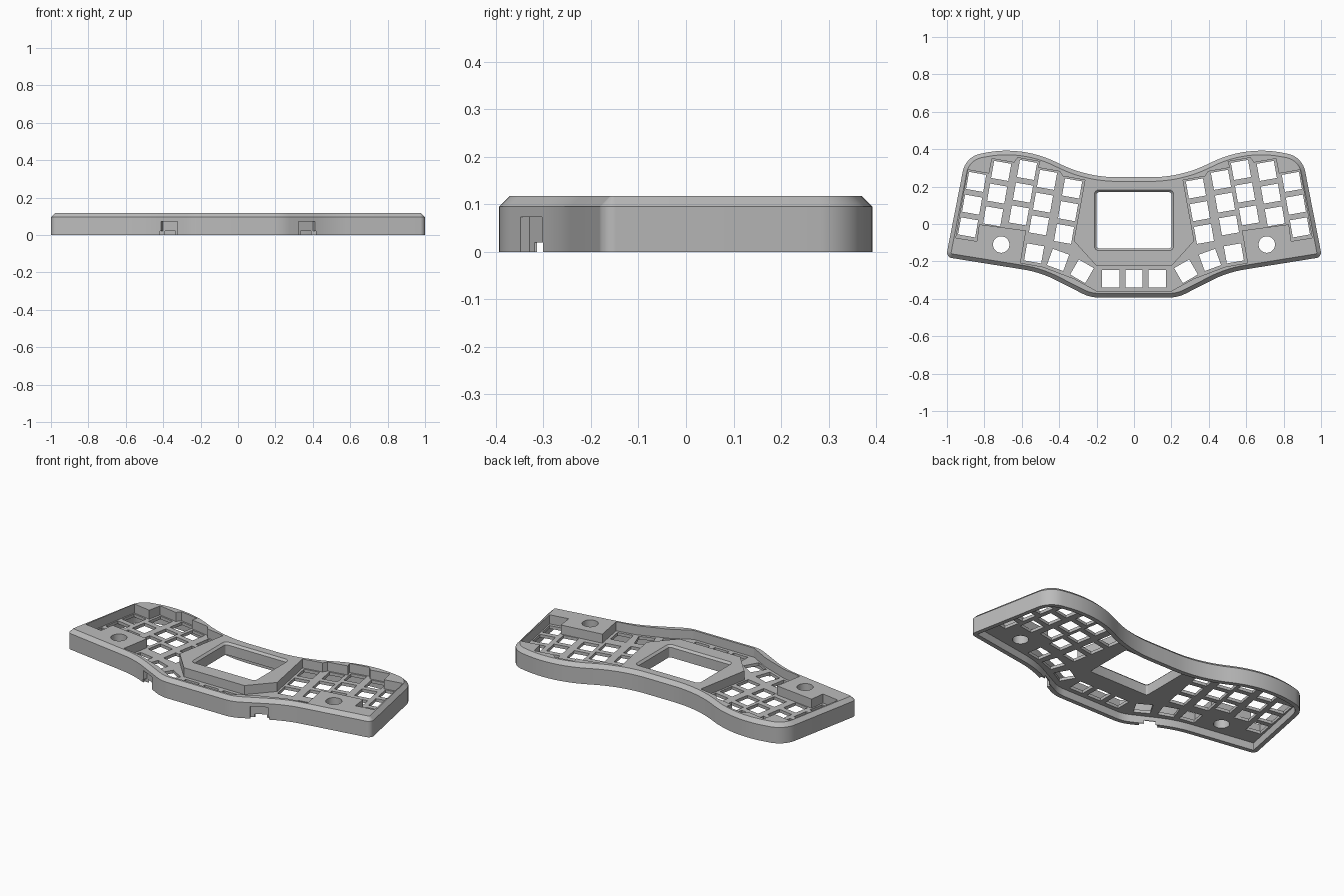
import bpy
import bmesh
from math import radians, tan, cos, sin, pi
from mathutils import Vector, Matrix

if "Cube" in bpy.data.objects:
    bpy.data.objects.remove(bpy.data.objects["Cube"])

HEIGHT = 0.117
CHAMFER = 0.022
PLATE_LOW, PLATE_TOP = 0.045, 0.063
KEY = 0.093
TILT = radians(10)
U = Vector((cos(TILT), sin(TILT)))      # along a key row
V = Vector((-sin(TILT), cos(TILT)))     # along a key column

grey = bpy.data.materials.new("mid grey")
grey.use_nodes = True
grey.diffuse_color = (0.5, 0.5, 0.5, 1)
grey.node_tree.nodes["Principled BSDF"].inputs["Base Color"].default_value = grey.diffuse_color


def mirrored(half):
    """Close a +x half outline across the centre line."""
    half = [Vector(p) for p in half]
    return half + [Vector((-p.x, p.y)) for p in reversed(half) if p.x > 1e-4]


def fillet(points, steps=12):
    """Round the corners of an open chain of (x, y, radius)."""
    out = []
    for i, (x, y, r) in enumerate(points):
        p = Vector((x, y))
        if r == 0:
            out.append(p)
            continue
        a = (Vector(points[i - 1][:2]) - p).normalized()
        b = (Vector(points[(i + 1) % len(points)][:2]) - p).normalized()
        half = a.angle(b) / 2
        centre = p + (a + b).normalized() * (r / sin(half))
        start = p + a * (r / tan(half)) - centre
        turn = start.angle_signed(p + b * (r / tan(half)) - centre)
        for k in range(steps + 1):
            out.append(centre + Matrix.Rotation(-turn * k / steps, 2) @ start)
    return out


def inset(loop, d):
    """Move a counter-clockwise loop inward by d."""
    out = []
    for i, p in enumerate(loop):
        e1 = (p - loop[i - 1]).normalized()
        e2 = (loop[(i + 1) % len(loop)] - p).normalized()
        n1, n2 = Vector((-e1.y, e1.x)), Vector((-e2.y, e2.x))
        out.append(p + (n1 + n2) * (d / (1 + n1.dot(n2))))
    return out


def loft(bm, rings):
    """Closed solid through equal-length loops, each given as (loop, z)."""
    rows = [[bm.verts.new((p[0], p[1], z)) for p in loop] for loop, z in rings]
    n = len(rows[0])
    for low, high in zip(rows, rows[1:]):
        for i in range(n):
            j = (i + 1) % n
            bm.faces.new((low[i], low[j], high[j], high[i]))
    bm.faces.new(list(reversed(rows[0])))
    bm.faces.new(rows[-1])


def prism(bm, loop, low, high):
    loft(bm, [(loop, low), (loop, high)])


def rect(cx, cy, w, h, angle=0.0):
    rot = Matrix.Rotation(angle, 2)
    return [Vector((cx, cy)) + rot @ Vector((sx * w / 2, sy * h / 2))
            for sx, sy in ((-1, -1), (1, -1), (1, 1), (-1, 1))]


def finish(name, bm):
    bmesh.ops.recalc_face_normals(bm, faces=bm.faces)
    mesh = bpy.data.meshes.new(name)
    bm.to_mesh(mesh)
    bm.free()
    mesh.materials.append(grey)
    obj = bpy.data.objects.new(name, mesh)
    bpy.context.collection.objects.link(obj)
    return obj


def carve(target, bm):
    cutter = finish("cutter", bm)
    cutter.hide_render = True
    mod = target.modifiers.new("cut", "BOOLEAN")
    mod.operation, mod.solver, mod.object = "DIFFERENCE", "EXACT", cutter
    bpy.context.view_layer.objects.active = target
    bpy.ops.object.modifier_apply(modifier=mod.name)
    bpy.data.objects.remove(cutter)


# Outer shell with a chamfered top edge
outline = mirrored(fillet([
    (0, -0.393, 0), (0.235, -0.393, 0.2), (0.50, -0.258, 0.6),
    (1.005, -0.177, 0.03), (0.90, 0.36, 0.12), (0.60, 0.42, 0.6),
    (0.25, 0.25, 0.7), (0, 0.25, 0)]))
bm = bmesh.new()
loft(bm, [(outline, 0), (outline, HEIGHT - CHAMFER), (inset(outline, CHAMFER), HEIGHT)])
case = finish("keyboard_case", bm)

# Key well, stepped along the column tops, leaving the screen frame raised
columns = [Vector(c) for c in ((0.331, 0.19), (0.465, 0.236), (0.572, 0.289),
                               (0.71, 0.284), (0.844, 0.225))]
well = [(0, -0.358), (0.2, -0.358), (0.32, -0.292), (0.49, -0.228),
        (0.607, -0.208), (0.577, -0.035), (0.828, -0.002),
        (0.84, -0.092), (0.952, -0.074)]
for c in reversed(columns):
    right = 0.054 if c is columns[-1] else 0.06
    well += [c + U * right + V * 0.056, c - U * 0.06 + V * 0.056]
well += [(0.322, -0.09), (0.2, -0.225), (0, -0.225)]
bm = bmesh.new()
prism(bm, mirrored(well), PLATE_TOP, HEIGHT + 0.1)
carve(case, bm)

# Hollow underneath, inside a thin wall
bm = bmesh.new()
prism(bm, inset(outline, 0.026), -0.1, PLATE_LOW)
carve(case, bm)

# Key holes, round knob holes and the screen window
bm = bmesh.new()
for side in (1, -1):
    for c in columns:
        for row in range(3):
            p = c + Vector((0.0215, -0.1215)) * row
            prism(bm, rect(side * p.x, p.y, KEY, KEY, side * TILT), -0.1, 0.2)
    for x, y, deg in ((0.534, -0.157, 10), (0.406, -0.192, 20), (0.278, -0.253, 30)):
        prism(bm, rect(side * x, y, KEY, KEY, side * radians(deg)), -0.1, 0.2)
    knob = [(side * 0.71 + 0.044 * cos(a * pi / 24), -0.11 + 0.044 * sin(a * pi / 24))
            for a in range(48)]
    prism(bm, knob, -0.1, 0.2)
for x in (-0.125, 0, 0.125):
    prism(bm, rect(x, -0.293, KEY, KEY), -0.1, 0.2)
window = fillet([(p.x, p.y, 0.012) for p in rect(0, 0.02, 0.4, 0.3)], 4)
wide = inset(window, -0.012)
loft(bm, [(window, -0.1), (window, HEIGHT - 0.012), (wide, HEIGHT), (wide, 0.2)])
carve(case, bm)

# Finger notches in the front wall, each with a slot through its foot
for side in (1, -1):
    bm = bmesh.new()
    prism(bm, rect(side * 0.374, -0.338, 0.098, 0.07, side * radians(27)), -0.1, 0.073)
    carve(case, bm)
    bm = bmesh.new()
    prism(bm, rect(side * 0.375, -0.335, 0.082, 0.1), -0.1, 0.02)
    carve(case, bm)

bpy.ops.object.select_all(action="DESELECT")
case.select_set(True)
bpy.context.view_layer.objects.active = case
bpy.ops.object.shade_smooth_by_angle(angle=radians(20))
